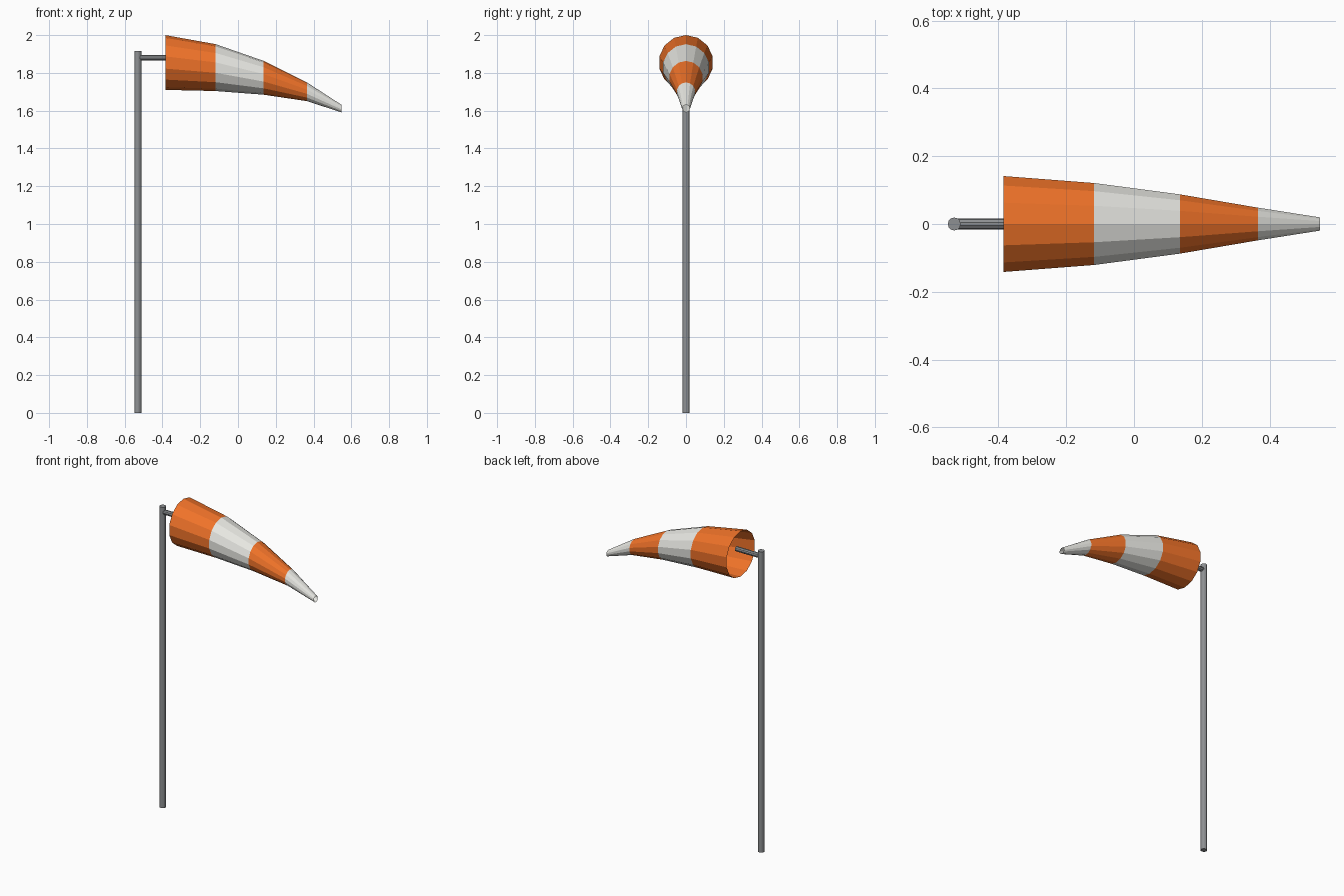
import bpy, bmesh
from math import sin, cos, pi

if "Cube" in bpy.data.objects:
    bpy.data.objects.remove(bpy.data.objects["Cube"])


def material(name, rgb):
    m = bpy.data.materials.new(name)
    m.diffuse_color = (*rgb, 1)
    m.use_nodes = True
    m.node_tree.nodes["Principled BSDF"].inputs["Base Color"].default_value = m.diffuse_color
    return m


orange = material("orange_cloth", (0.87, 0.17, 0.022))
white = material("white_cloth", (0.80, 0.80, 0.76))
metal = material("grey_metal", (0.27, 0.28, 0.29))


def rod(name, sides, radius, length, location, rotation=(0, 0, 0)):
    bpy.ops.mesh.primitive_cylinder_add(vertices=sides, radius=radius, depth=length,
                                        location=location, rotation=rotation)
    ob = bpy.context.object
    ob.name = name
    ob.data.materials.append(metal)
    return ob


# upright mast and the short arm reaching into the sock mouth
rod("pole", 12, 0.019, 1.915, (-0.53, 0, 0.9575))
rod("arm", 10, 0.0155, 0.175, (-0.4425, 0, 1.88), (0, pi / 2, 0))

# drooping sock: open tapering tube through upright rings (x, centre z, radius)
SIDES = 14
RINGS = [(-0.385, 1.855, 0.145), (-0.118, 1.828, 0.124), (0.136, 1.774, 0.0895),
         (0.365, 1.70, 0.0495), (0.548, 1.611, 0.02)]
bm = bmesh.new()
loops = [[bm.verts.new((x, r * sin(2 * pi * i / SIDES), z + r * cos(2 * pi * i / SIDES)))
          for i in range(SIDES)] for x, z, r in RINGS]

# alternating orange and white bands
for band, (a, b) in enumerate(zip(loops, loops[1:])):
    for i in range(SIDES):
        j = (i + 1) % SIDES
        face = bm.faces.new((a[i], b[i], b[j], a[j]))
        face.material_index = band % 2
bmesh.ops.recalc_face_normals(bm, faces=bm.faces)
# make sure the cloth faces outward
if sum(f.normal.z for f in bm.faces if f.calc_center_median().z > 1.9) < 0:
    bmesh.ops.reverse_faces(bm, faces=bm.faces)

mesh = bpy.data.meshes.new("wind_sock")
bm.to_mesh(mesh)
bm.free()
mesh.materials.append(orange)
mesh.materials.append(white)
bpy.context.collection.objects.link(bpy.data.objects.new("wind_sock", mesh))
